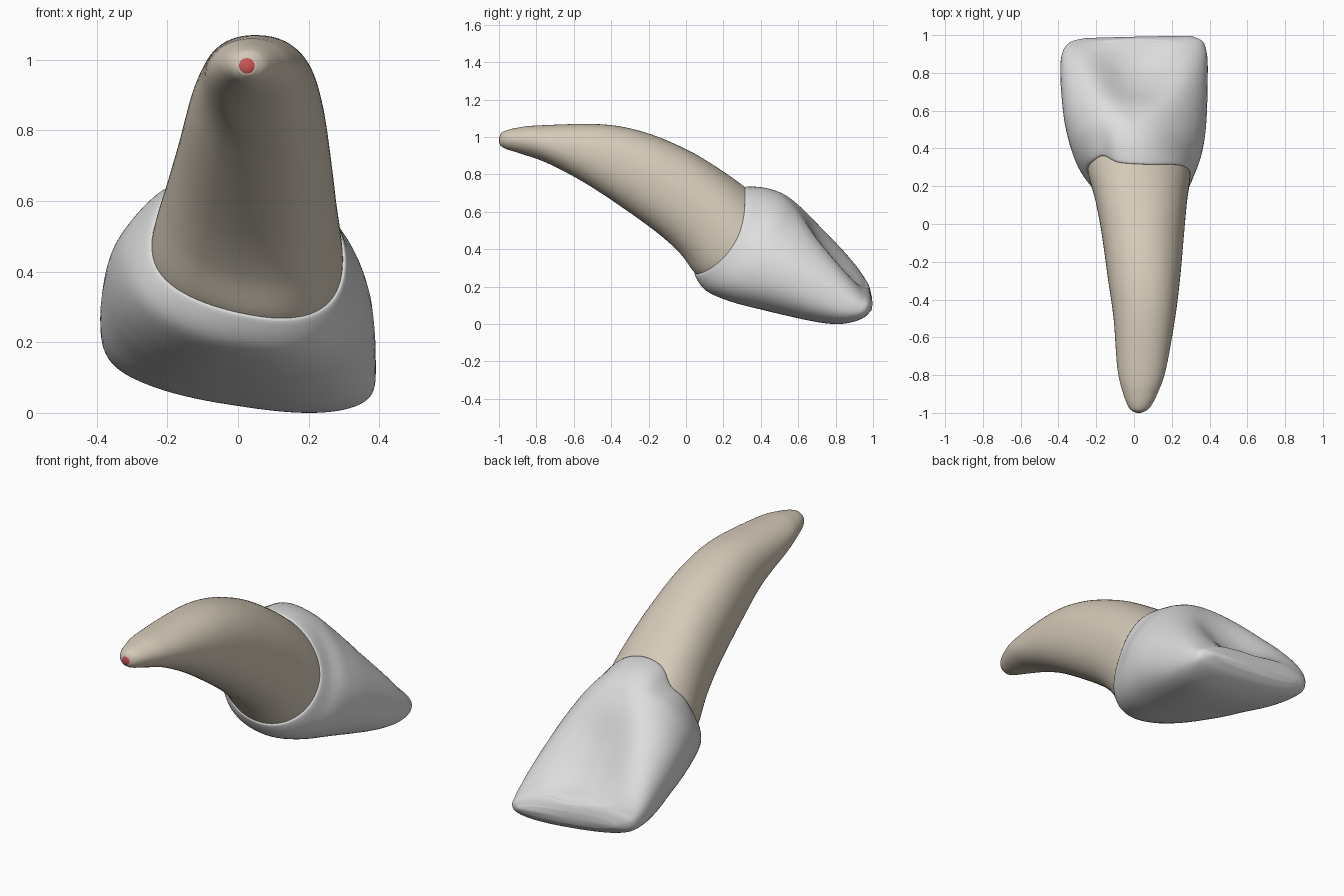
import bpy, bmesh, math
from mathutils import Vector

if "Cube" in bpy.data.objects:
    bpy.data.objects.remove(bpy.data.objects["Cube"])

N = 80      # points around each ring
STEPS = 6   # rings between two control sections


def material(name, rgb):
    m = bpy.data.materials.new(name)
    m.diffuse_color = (*rgb, 1)
    m.use_nodes = True
    m.node_tree.nodes["Principled BSDF"].inputs["Base Color"].default_value = m.diffuse_color
    return m


def smooth_sections(rows):
    """Catmull-Rom interpolation through the control sections."""
    rows = [list(r) + [0] * (12 - len(r)) for r in rows]
    out = []
    for i in range(len(rows) - 1):
        quad = [rows[max(0, min(len(rows) - 1, i + k))] for k in (-1, 0, 1, 2)]
        for j in range(STEPS):
            t = j / STEPS
            out.append([0.5 * (2 * b + (c - a) * t + (2 * a - 5 * b + 4 * c - d) * t * t
                               + (3 * b - a - 3 * c + d) * t ** 3)
                        for a, b, c, d in zip(*quad)])
    return out + [list(rows[-1])]


def ring(row):
    """Tilted superellipse between a bottom and a top point of the side profile."""
    by, bz, ty, tz, xl, xr, n, tilt, bulge, taper, fossa, fw = row
    height = math.hypot(ty - by, tz - bz)
    axis = Vector((0, (tz - bz) / height, -(ty - by) / height))
    xc, hw = (xl + xr) / 2, (xr - xl) / 2
    skew = 0.03 * min(1, max(0, (ty - 0.6) / 0.3))
    pts = []
    for k in range(N):
        a = 2 * math.pi * k / N
        u = math.copysign(abs(math.cos(a)) ** (2 / n), math.cos(a))
        v = math.copysign(abs(math.sin(a)) ** (2 / n), math.sin(a))
        x = xc + hw * u * (1 - taper * max(v, 0) ** 1.5)
        s = 0.5 + 0.5 * v
        out = bulge * (1 - v * v)
        if v > 0:
            # hollow at the back of the crown, small notch in the neck line
            s -= fossa / height * math.exp(-abs((x - 0.01) / max(fw, 0.05)) ** 2.5) * v
            out += 0.5 * bulge * v * math.exp(-((x + 0.17) / 0.05) ** 2)
        s -= tilt * (1 + 15 * bulge * max(-v, 0)) * x / height
        pts.append((x, s, out))
    lo, hi = min(p[1] for p in pts), max(p[1] for p in pts)
    res = []
    for x, s, out in pts:
        s = (s - lo) / (hi - lo)
        p = Vector((x, by + (ty - by) * s + skew * x, bz + (tz - bz) * s))
        res.append(p + axis * out)
    return res


def loft(name, rows, mat):
    bm = bmesh.new()
    rings = [[bm.verts.new(p) for p in ring(r)] for r in smooth_sections(rows)]
    for a, b in zip(rings, rings[1:]):
        for k in range(N):
            bm.faces.new((a[k], a[(k + 1) % N], b[(k + 1) % N], b[k]))
    for r in (rings[0], rings[-1]):      # end caps as fans
        c = bm.verts.new(sum((v.co for v in r), Vector()) / N)
        for k in range(N):
            bm.faces.new((r[k], r[(k + 1) % N], c))
    bmesh.ops.recalc_face_normals(bm, faces=bm.faces)
    finish(name, bm, mat)


def finish(name, bm, mat):
    me = bpy.data.meshes.new(name)
    bm.to_mesh(me)
    bm.free()
    me.materials.append(mat)
    ob = bpy.data.objects.new(name, me)
    bpy.context.collection.objects.link(ob)
    bpy.context.view_layer.objects.active = ob
    ob.select_set(True)
    bpy.ops.object.shade_smooth_by_angle(angle=math.radians(60))
    ob.select_set(False)


# columns: bottom y,z, top y,z, left x, right x, roundness, tilt, bulge, taper, hollow depth, hollow width
# Root, from the tip to just inside the crown
loft("root", [
    (-.995, .957, -.995, 1.01, -.002, .052, 2),
    (-.965, .937, -.975, 1.03, -.028, .085, 2),
    (-.88, .91, -.91, 1.048, -.058, .125, 2),
    (-.74, .86, -.79, 1.062, -.088, .17, 2.1),
    (-.55, .76, -.45, 1.068, -.108, .217, 2.2, .02),
    (-.35, .63, -.22, 1.025, -.14, .245, 2.2, .04, .01),
    (-.15, .485, 0, .935, -.172, .265, 2.2, .06, .03, .05),
    (-.03, .375, .17, .835, -.205, .28, 2.2, .08, .06, .05),
    (.055, .265, .325, .725, -.245, .297, 2.1, .09, .1, .05),
    (.13, .26, .37, .68, -.23, .27, 2.1, .09, .1, .05),
], material("root ivory", (.67, .595, .485)))

# Crown, from the neck to the biting edge
loft("crown", [
    (.065, .275, .325, .715, -.235, .285, 2.1, .09, .1, .05),
    (.045, .262, .325, .735, -.253, .305, 2.1, .09, .1, .05),
    (.105, .18, .43, .727, -.303, .328, 2.2, .10, .07, .2),
    (.24, .12, .53, .69, -.34, .36, 2.3, .13, .03, .24),
    (.42, .073, .63, .61, -.368, .38, 2.4, .16, 0, .2, .02, .12),
    (.58, .035, .74, .5, -.384, .388, 2.5, .17, 0, .15, .085, .17),
    (.70, .01, .84, .4, -.39, .39, 2.6, .17, 0, .1, .11, .21),
    (.80, 0, .915, .315, -.387, .39, 2.6, .17, 0, .06, .085, .24),
    (.88, .01, .96, .25, -.37, .383, 2.6, .16, 0, .03, .035, .24),
    (.945, .035, .983, .207, -.335, .363, 2.5, .14),
    (.985, .075, .992, .165, -.265, .305, 2.3, .13),
], material("enamel grey", (.73, .73, .735)))

# Red nerve opening at the root tip
bm = bmesh.new()
bmesh.ops.create_uvsphere(bm, u_segments=24, v_segments=12, radius=.026)
for v in bm.verts:
    v.co = Vector((v.co.x + .025, v.co.y * .45 - .989, v.co.z + .983))
finish("nerve_opening", bm, material("nerve red", (.62, .09, .09)))
